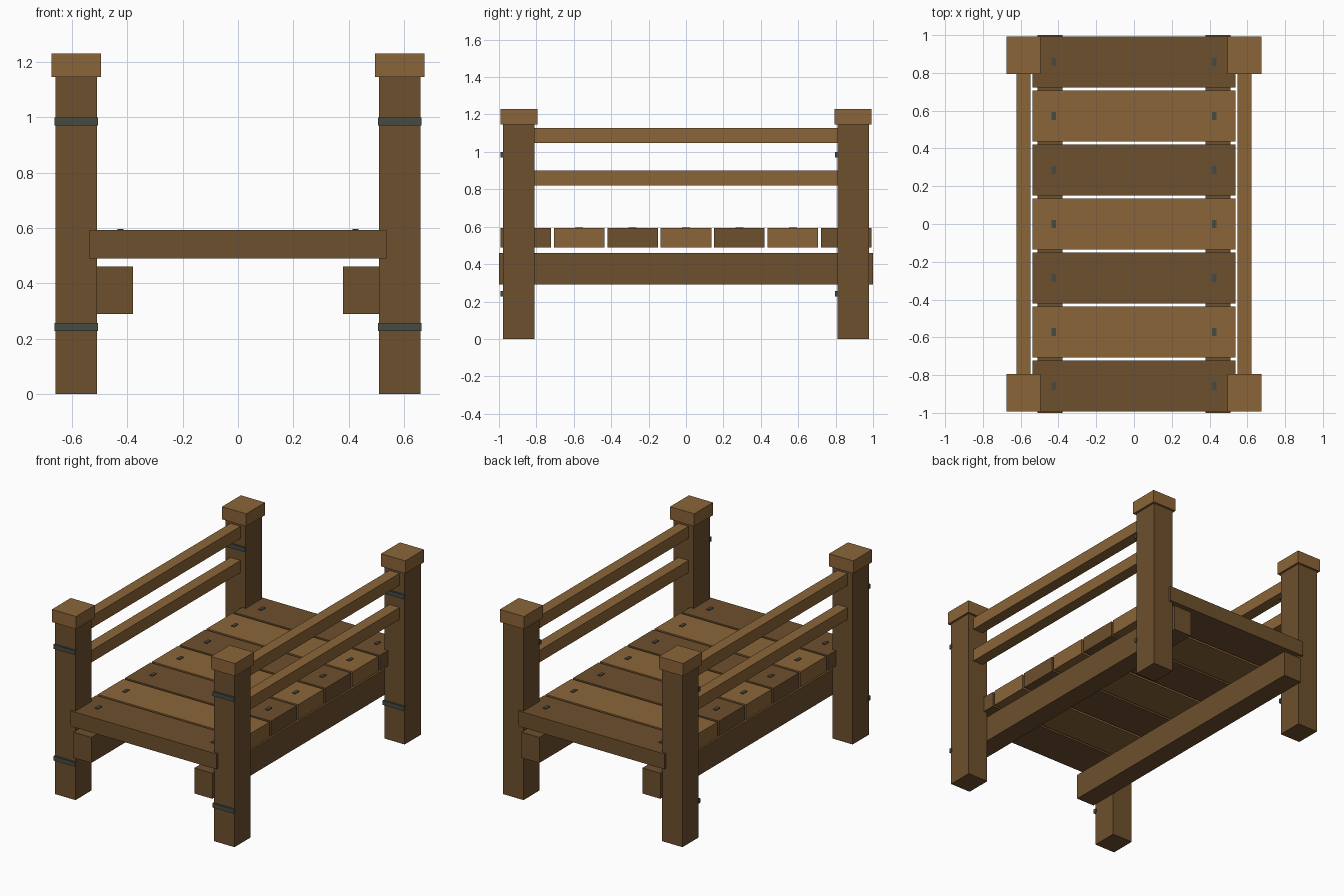
import bpy

if "Cube" in bpy.data.objects:
    bpy.data.objects.remove(bpy.data.objects["Cube"])


def material(name, color):
    m = bpy.data.materials.new(name)
    m.diffuse_color = (*color, 1)
    m.use_nodes = True
    m.node_tree.nodes["Principled BSDF"].inputs["Base Color"].default_value = m.diffuse_color
    return m


DARK = material("dark_wood", (0.155, 0.08, 0.026))
LIGHT = material("light_wood", (0.26, 0.13, 0.04))
METAL = material("dark_metal", (0.06, 0.07, 0.06))


def box(name, x, y, z, mat):
    """Box from (min, max) ranges on each axis."""
    verts = [(a, b, c) for a in x for b in y for c in z]
    faces = [(0, 1, 3, 2), (4, 6, 7, 5), (0, 4, 5, 1),
             (2, 3, 7, 6), (0, 2, 6, 4), (1, 5, 7, 3)]
    mesh = bpy.data.meshes.new(name)
    mesh.from_pydata(verts, [], faces)
    mesh.materials.append(mat)
    obj = bpy.data.objects.new(name, mesh)
    bpy.context.collection.objects.link(obj)
    return obj


def around(c, half):
    return (c - half, c + half)


for sx, side in ((-1, "left"), (1, "right")):
    px = sx * 0.585
    # Long support beam and two handrails per side
    box(f"{side}_beam", around(sx * 0.445, 0.066), (-1, 1), (0.29, 0.46), DARK)
    for zc, level in ((0.861, "lower"), (1.088, "upper")):
        box(f"{side}_{level}_rail", around(px, 0.0375), (-0.82, 0.82),
            around(zc, 0.04), LIGHT)
    # Posts with caps, and metal straps on the front faces
    for sy, end in ((-1, "front"), (1, "back")):
        py = sy * 0.894
        box(f"{end}_{side}_post", around(px, 0.075), around(py, 0.085),
            (0, 1.15), DARK)
        box(f"{end}_{side}_cap", around(px, 0.089), around(py, 0.099),
            (1.146, 1.23), LIGHT)
        for zc, level in ((0.242, "lower"), (0.985, "upper")):
            box(f"{end}_{side}_{level}_strap", around(px, 0.079),
                around(py - 0.088, 0.01), around(zc, 0.014), METAL)

# Deck planks in alternating tones, each with two nails
for i in range(7):
    yc = (i - 3) * 0.286
    box(f"plank_{i + 1}", (-0.537, 0.537), around(yc, 0.135), (0.49, 0.592),
        LIGHT if i % 2 else DARK)
    for sx, side in ((-1, "left"), (1, "right")):
        box(f"plank_{i + 1}_{side}_nail", around(sx * 0.425, 0.011),
            around(yc, 0.021), (0.58, 0.597), METAL)
